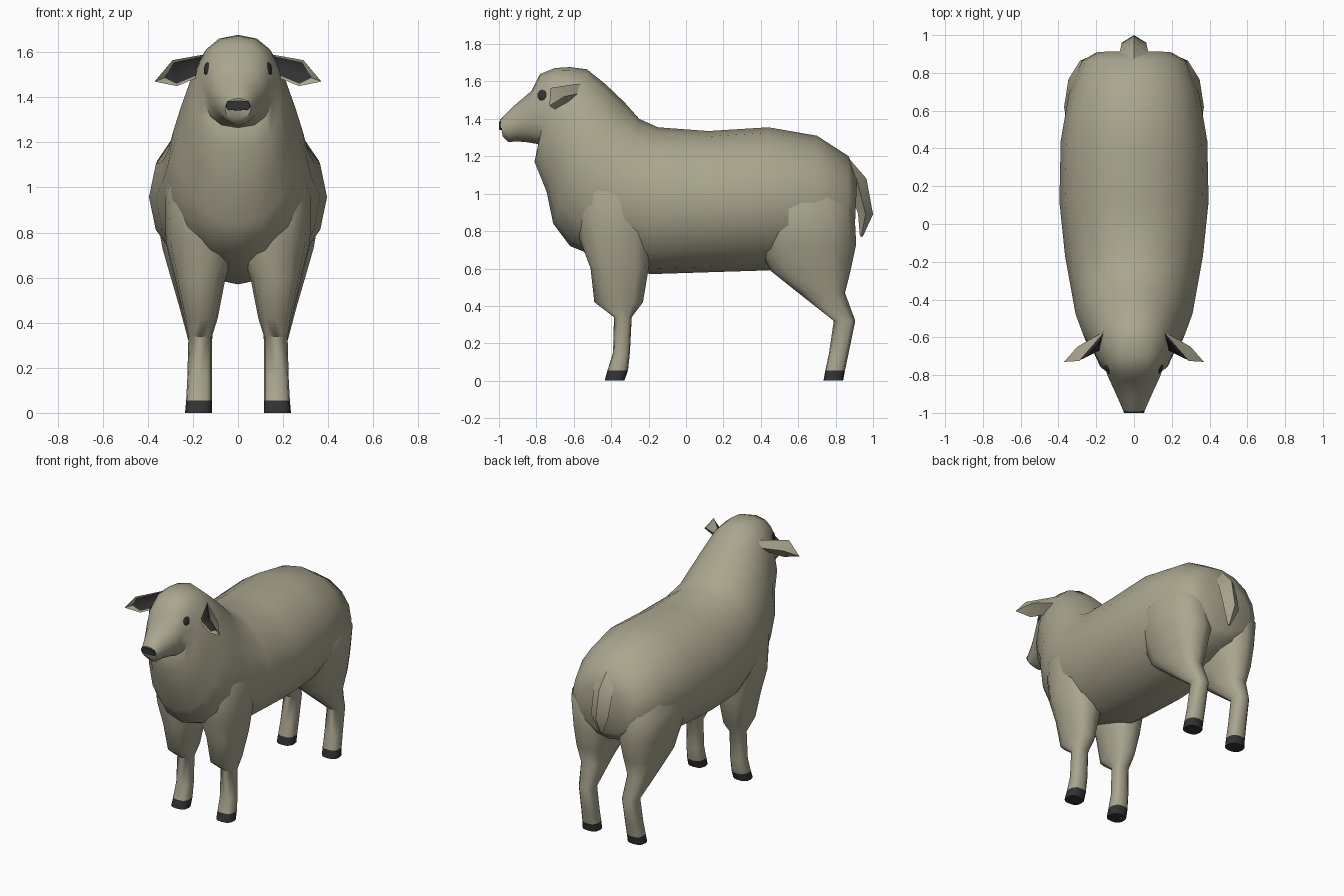
import bpy, bmesh, math
from mathutils import Vector
from mathutils.bvhtree import BVHTree

if "Cube" in bpy.data.objects:
    bpy.data.objects.remove(bpy.data.objects["Cube"])


def material(name, color):
    m = bpy.data.materials.new(name)
    m.diffuse_color = (*color, 1)
    m.use_nodes = True
    m.node_tree.nodes["Principled BSDF"].inputs["Base Color"].default_value = m.diffuse_color
    return m


WOOL = material("wool", (0.40, 0.38, 0.275))
DARK = material("dark_horn", (0.032, 0.032, 0.034))


def finish(name, bm, mirror=False, angle=50, mats=(WOOL, DARK)):
    """Turn a bmesh into a named, smooth-shaded object."""
    bmesh.ops.recalc_face_normals(bm, faces=bm.faces)
    me = bpy.data.meshes.new(name)
    bm.to_mesh(me)
    bm.free()
    for m in mats:
        me.materials.append(m)
    me.shade_smooth()
    me.set_sharp_from_angle(angle=math.radians(angle))
    ob = bpy.data.objects.new(name, me)
    bpy.context.collection.objects.link(ob)
    if mirror:
        ob.modifiers.new("mirror", "MIRROR").use_mirror_merge = False
    return ob


def ring(bm, centre, u, v, n, e):
    """Superellipse cross-section; e < 1 makes it boxier."""
    def p(c):
        return math.copysign(abs(c) ** e, c) if abs(c) > 1e-6 else 0
    return [bm.verts.new(centre + u * p(math.cos(2 * math.pi * i / n))
                         + v * p(math.sin(2 * math.pi * i / n))) for i in range(n)]


def loft(bm, rings):
    n = len(rings[0])
    for a, b in zip(rings, rings[1:]):
        for i in range(n):
            j = (i + 1) % n
            bm.faces.new((a[i], a[j], b[j], b[i]))
    bm.faces.new(rings[0])
    bm.faces.new(rings[-1])


# Body, neck and head: top (y, z), bottom (y, z), half width, section exponent
SECTIONS = [
    (0.915, 1.08, 0.90, 0.76, 0.20, 1), (0.87, 1.20, 0.86, 0.70, 0.275, 1),
    (0.70, 1.31, 0.68, 0.63, 0.345, 1), (0.44, 1.355, 0.44, 0.59, 0.388, 1),
    (0.12, 1.335, 0.12, 0.58, 0.395, 1), (-0.15, 1.355, -0.19, 0.57, 0.365, 1),
    (-0.25, 1.40, -0.42, 0.64, 0.335, 1), (-0.33, 1.49, -0.62, 0.72, 0.31, 1),
    (-0.43, 1.585, -0.71, 0.84, 0.275, 1), (-0.53, 1.665, -0.745, 1.01, 0.23, 0.95),
    (-0.62, 1.677, -0.81, 1.17, 0.19, 0.85), (-0.70, 1.672, -0.79, 1.265, 0.16, 0.8),
    (-0.78, 1.64, -0.85, 1.275, 0.135, 0.85), (-0.825, 1.55, -0.91, 1.28, 0.11, 1),
    (-0.92, 1.47, -0.95, 1.275, 0.08, 1), (-0.995, 1.395, -0.98, 1.305, 0.057, 0.9),
]
bm = bmesh.new()
rings = []
for ty, tz, by, bz, w, e in SECTIONS:
    top, bot = Vector((0, ty, tz)), Vector((0, by, bz))
    rings.append(ring(bm, (top + bot) / 2, Vector((w, 0, 0)), (top - bot) / 2, 16, e))
loft(bm, rings)
bm.normal_update()
tree = BVHTree.FromBMesh(bm)
finish("body_and_head", bm)


# Legs: height, y range, x range; hooves are the faces below z = 0.05
def leg(name, sections):
    bm = bmesh.new()
    loft(bm, [ring(bm, Vector(((x0 + x1) / 2, (y0 + y1) / 2, z)),
                   Vector(((x1 - x0) / 2, 0, 0)), Vector((0, (y1 - y0) / 2, 0)),
                   12, 0.95 if z > 0.7 else 0.75)
              for z, y0, y1, x0, x1 in sections])
    for f in bm.faces:
        f.material_index = int(f.calc_center_median().z < 0.05)
    finish(name, bm, mirror=True)


leg("front_legs", [
    (1.20, -0.50, -0.20, 0.08, 0.26), (1.00, -0.59, -0.12, 0.05, 0.325),
    (0.76, -0.57, -0.17, 0.0, 0.32),
    (0.60, -0.51, -0.20, 0.055, 0.28), (0.42, -0.49, -0.23, 0.09, 0.24),
    (0.34, -0.385, -0.29, 0.115, 0.22), (0.15, -0.39, -0.30, 0.115, 0.225),
    (0.055, -0.42, -0.31, 0.115, 0.23), (0, -0.435, -0.33, 0.115, 0.235)])
leg("hind_legs", [
    (1.12, 0.48, 0.80, 0.08, 0.26), (0.92, 0.34, 0.90, 0.02, 0.37),
    (0.73, 0.38, 0.91, 0.02, 0.335), (0.59, 0.45, 0.88, 0.07, 0.295),
    (0.47, 0.60, 0.85, 0.10, 0.26), (0.32, 0.79, 0.905, 0.115, 0.22),
    (0.15, 0.765, 0.87, 0.115, 0.225), (0.055, 0.745, 0.85, 0.115, 0.23),
    (0, 0.735, 0.84, 0.115, 0.235)])

# Tail, a diamond in section: height, y range, half width
bm = bmesh.new()
loft(bm, [ring(bm, Vector((0, (y0 + y1) / 2, z)), Vector((w, 0, 0)),
               Vector((0, (y1 - y0) / 2, 0)), 4, 1)
          for z, y0, y1, w in [(1.19, 0.78, 0.87, 0.06), (1.08, 0.86, 0.965, 0.075),
                               (0.89, 0.92, 1.0, 0.065), (0.77, 0.93, 0.945, 0.01)]])
finish("tail", bm)

# Ears: front outline, ridge behind it, dark inset on the front kept short of the tip
bm = bmesh.new()
outline = [bm.verts.new(p) for p in [
    (0.15, -0.565, 1.59), (0.29, -0.725, 1.565), (0.37, -0.73, 1.47),
    (0.27, -0.70, 1.45), (0.15, -0.66, 1.50)]]
ridge, base = bm.verts.new((0.30, -0.65, 1.52)), bm.verts.new((0.13, -0.55, 1.54))
a, b, c, d, e = outline
front = bm.faces.new(outline)
for vs in [(a, b, ridge, base), (b, c, ridge), (c, d, ridge), (d, e, base, ridge), (e, a, base)]:
    bm.faces.new(vs)
bmesh.ops.recalc_face_normals(bm, faces=bm.faces)
bmesh.ops.inset_individual(bm, faces=[front], thickness=0.011, depth=-0.004)
front.material_index = 1
tip = max(front.verts, key=lambda v: v.co.x)
tip.co = tip.co.lerp(front.calc_center_median(), 0.33)
finish("ears", bm, mirror=True, angle=40)

# Eyes: flattened beads set into the sides of the head
spot, normal, _, _ = tree.find_nearest(Vector((0.15, -0.775, 1.53)))
bm = bmesh.new()
bmesh.ops.create_uvsphere(bm, u_segments=10, v_segments=6, radius=1)
turn = normal.to_track_quat("Z", "Y")
for v in bm.verts:
    v.co = spot + turn @ Vector((v.co.x * 0.026, v.co.y * 0.03, v.co.z * 0.007))
finish("eyes", bm, mirror=True, mats=(DARK,))

# Nose pad on the tip of the muzzle
bm = bmesh.new()
loft(bm, [ring(bm, Vector((0, y, 1.364)), Vector((w, 0, 0)), Vector((0, 0, h)), 8, 0.5)
          for y, w, h in [(-0.97, 0.057, 0.023), (-1.0, 0.054, 0.022)]])
finish("nose", bm, mats=(DARK,))
